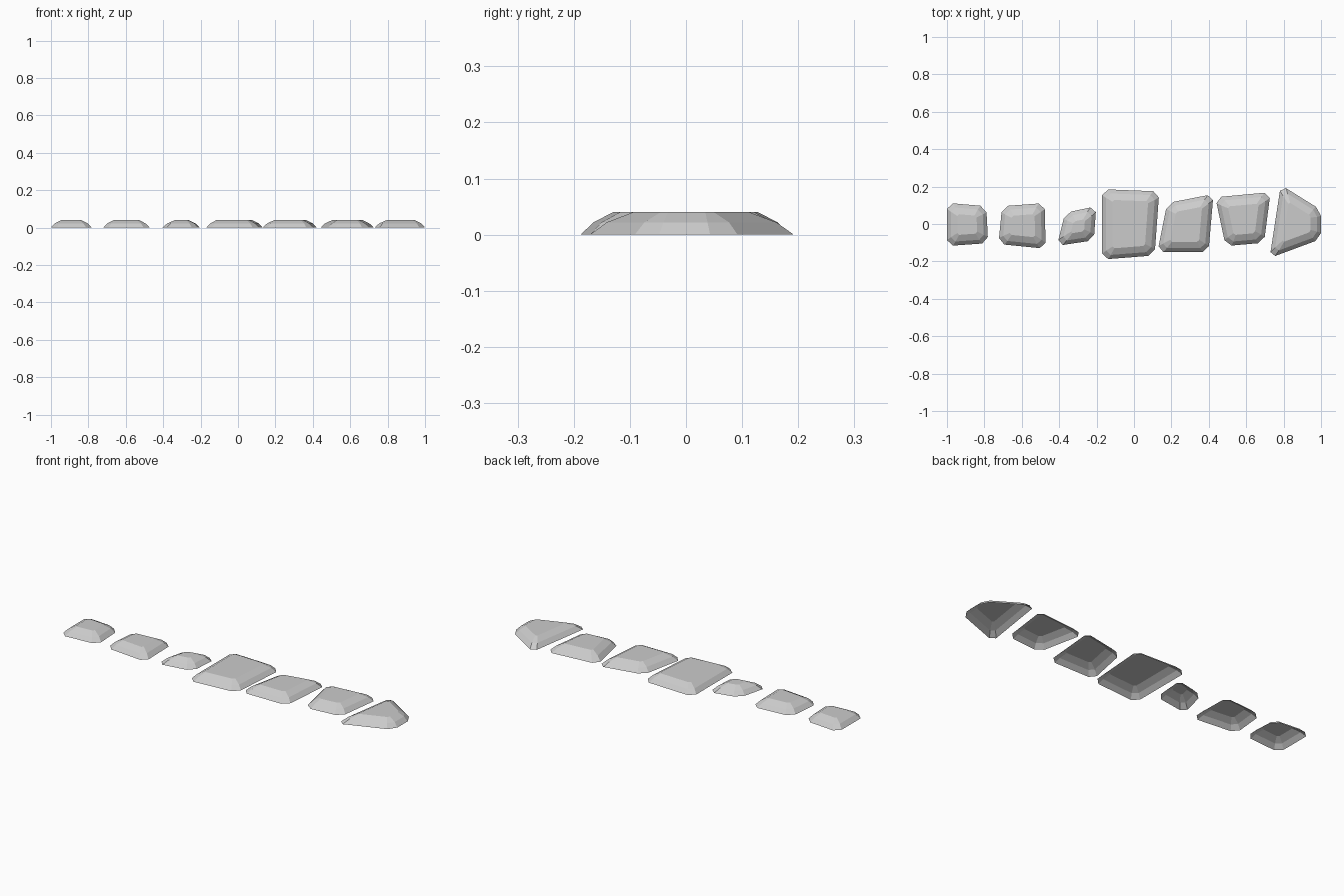
import bpy, bmesh
from mathutils import Vector

if "Cube" in bpy.data.objects:
    bpy.data.objects.remove(bpy.data.objects["Cube"])


def inset(corners, d):
    """Offset a counter-clockwise outline inward by d."""
    out = []
    n = len(corners)
    for i in range(n):
        p = corners[i]
        a = (p - corners[i - 1]).normalized()
        b = (corners[(i + 1) % n] - p).normalized()
        na, nb = Vector((-a.y, a.x)), Vector((-b.y, b.x))
        out.append(p + (na + nb) * d / (1 + na.dot(nb)))
    return out


def chamfer(corners, c):
    """Cut every corner, leaving two points at distance c along its edges."""
    out = []
    n = len(corners)
    for i in range(n):
        p = corners[i]
        out.append(p + (corners[i - 1] - p).normalized() * c)
        out.append(p + (corners[(i + 1) % n] - p).normalized() * c)
    return out


# inset, height and corner cut of the rings from ground to top
RINGS = [(0, 0, 0.032), (0.021, 0.022, 0.025), (0.055, 0.04, 0.01)]


def stone(name, corners):
    pts = [Vector(c) for c in corners]
    bm = bmesh.new()
    rings = []
    for d, z, c in RINGS:
        ring = chamfer(inset(pts, d), c)
        rings.append([bm.verts.new((p.x, p.y, z)) for p in ring])
    n = len(rings[0])
    for lo, hi in zip(rings, rings[1:]):
        for i in range(n):
            j = (i + 1) % n
            bm.faces.new((lo[i], lo[j], hi[j], hi[i]))
    bm.faces.new(rings[-1])  # top only, the underside is open
    me = bpy.data.meshes.new(name)
    bm.to_mesh(me)
    bm.free()
    bpy.context.collection.objects.link(bpy.data.objects.new(name, me))


# row of paving stones, corners counter-clockwise from bottom left
STONES = [
    [(-1.0, -0.118), (-0.78, -0.102), (-0.79, 0.095), (-1.0, 0.113)],
    [(-0.725, -0.107), (-0.472, -0.132), (-0.478, 0.112), (-0.705, 0.095)],
    [(-0.412, -0.117), (-0.215, -0.087), (-0.202, 0.095), (-0.368, 0.06)],
    [(-0.17, -0.19), (0.11, -0.168), (0.135, 0.174), (-0.17, 0.186)],
    [(0.125, -0.15), (0.398, -0.15), (0.425, 0.16), (0.178, 0.112)],
    [(0.49, -0.118), (0.695, -0.1), (0.73, 0.17), (0.435, 0.143)],
    [(0.725, -0.182), (1.0, -0.08), (1.0, 0.075), (0.785, 0.209)],
]
for k, corners in enumerate(STONES):
    stone(f"paving_stone_{k + 1}", corners)
